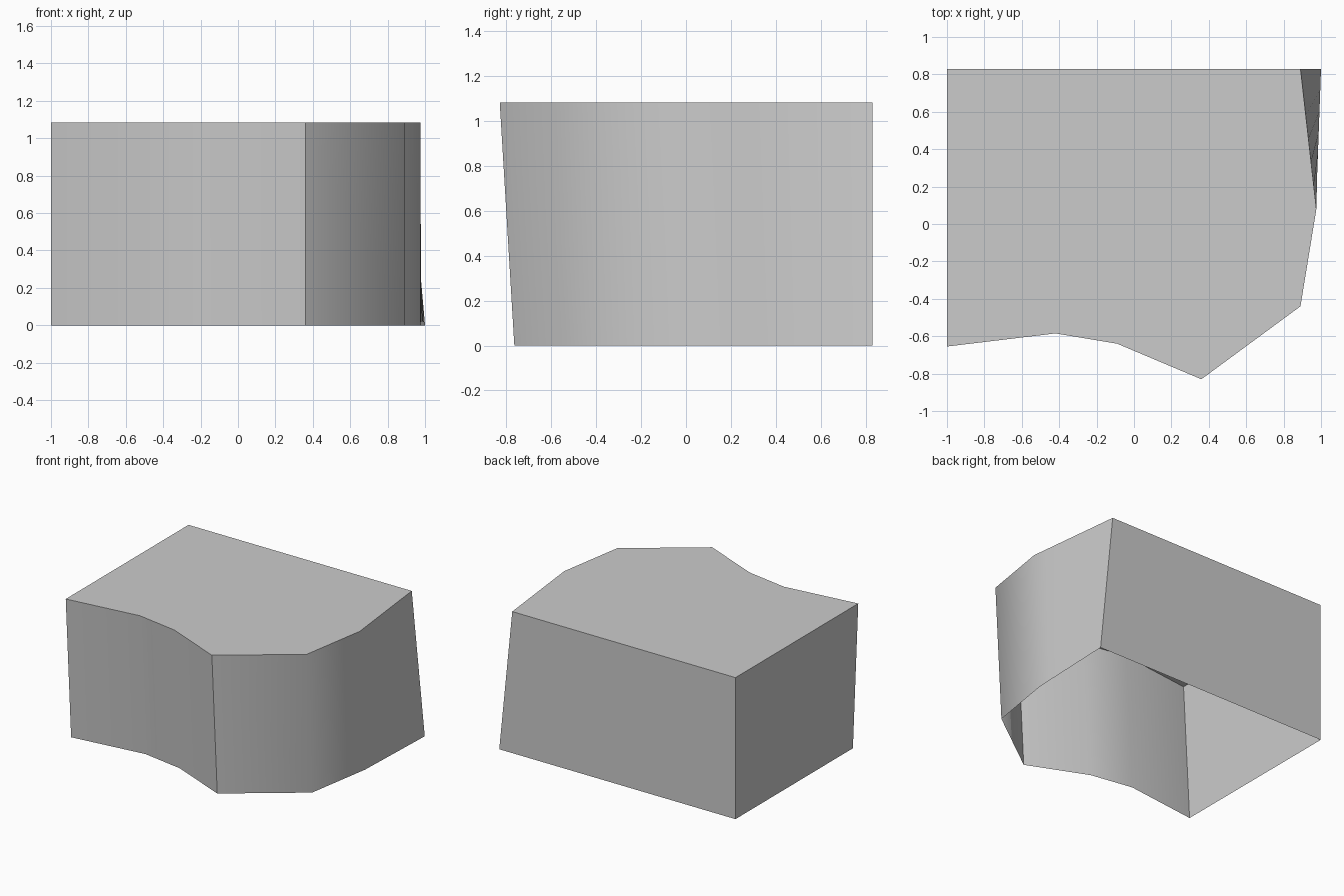
import bpy, bmesh, math
from mathutils import Vector

cube = bpy.data.objects.get("Cube")
if cube:
    bpy.data.objects.remove(cube, do_unlink=True)

grey = bpy.data.materials.new("light_grey")
grey.use_nodes = True
colour = (0.6, 0.6, 0.6, 1)
grey.diffuse_color = colour
grey.node_tree.nodes["Principled BSDF"].inputs["Base Color"].default_value = colour

HEIGHT = 1.083
FRONT_LEAN = 0.065   # the curved front tucks in towards the floor
BACK_FLARE = 0.11    # the back left corner spreads towards the floor
STRIPS = 6

# Top outline, from the back right corner round the front to the back left
outline = [(-1, 0.83), (-1, -0.655), (-0.42, -0.585), (-0.09, -0.64),
           (0.36, -0.83), (0.89, -0.44), (0.975, 0.08), (0.89, 0.83)]
top = [Vector((x, y, HEIGHT)) for x, y in outline]
bottom = [Vector((x, y + FRONT_LEAN, 0)) for x, y in outline]
bottom[0].y = outline[0][1]
bottom[-1] = Vector((outline[-1][0] + BACK_FLARE, outline[-1][1], 0))

# Split the twisted side wall into strips
for ring in (top, bottom):
    a, b = ring[-2], ring[-1]
    ring[-1:-1] = [a.lerp(b, i / STRIPS) for i in range(1, STRIPS)]

# Thin shell: walls and lid, open underneath
bm = bmesh.new()
upper = [bm.verts.new(p) for p in top]
lower = [bm.verts.new(p) for p in bottom]
bm.faces.new(upper)
for i in range(len(upper)):
    j = (i + 1) % len(upper)
    bm.faces.new((upper[i], lower[i], lower[j], upper[j]))
bm.normal_update()

mesh = bpy.data.meshes.new("curved_front_shell")
bm.to_mesh(mesh)
bm.free()
mesh.materials.append(grey)
shell = bpy.data.objects.new("curved_front_shell", mesh)
bpy.context.collection.objects.link(shell)

# Smooth the curved walls, keep the corners crisp
bpy.ops.object.select_all(action='DESELECT')
shell.select_set(True)
bpy.context.view_layer.objects.active = shell
bpy.ops.object.shade_smooth_by_angle(angle=math.radians(52))
